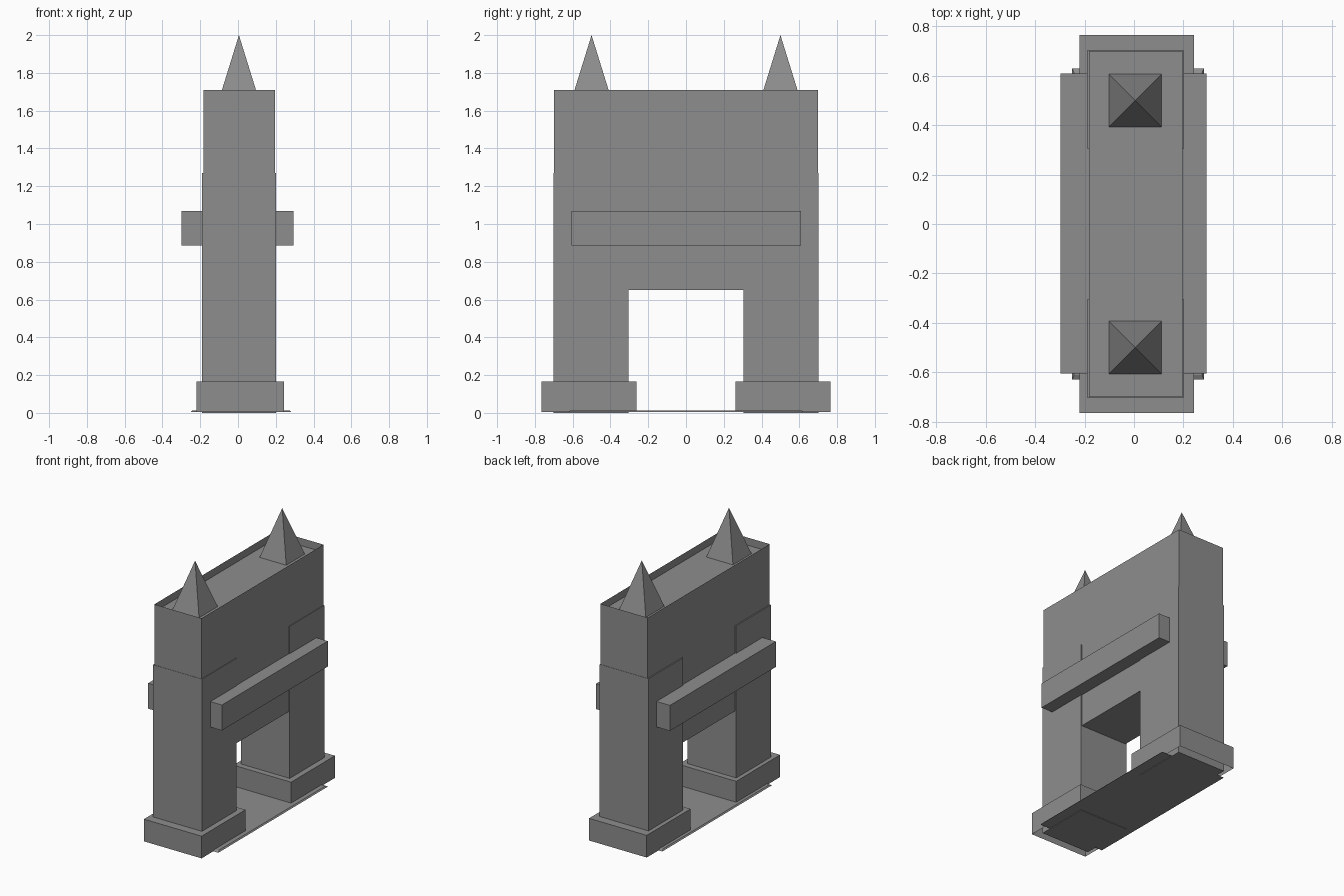
import bpy
import bmesh

if "Cube" in bpy.data.objects:
    bpy.data.objects.remove(bpy.data.objects["Cube"], do_unlink=True)

stone = bpy.data.materials.new("grey_stone")
stone.use_nodes = True
GREY = (0.27, 0.27, 0.27, 1)
stone.diffuse_color = GREY
stone.node_tree.nodes["Principled BSDF"].inputs["Base Color"].default_value = GREY


def finish(name, bm):
    mesh = bpy.data.meshes.new(name)
    bm.to_mesh(mesh)
    bm.free()
    mesh.materials.append(stone)
    obj = bpy.data.objects.new(name, mesh)
    bpy.context.collection.objects.link(obj)
    return obj


def box(name, x, y, z, open_side=0, taper=1.0):
    """Box from ranges; open_side +1 / -1 leaves the top / bottom open."""
    bm = bmesh.new()
    bmesh.ops.create_cube(bm, size=1)
    if open_side:
        bm.normal_update()
        faces = [f for f in bm.faces if f.normal.z * open_side > 0.5]
        bmesh.ops.delete(bm, geom=faces, context='FACES_ONLY')
    for v in bm.verts:
        k = taper if v.co.z > 0 else 1
        for i, (lo, hi) in enumerate((x, y, z)):
            s = v.co[i] * (k if i < 2 else 1)
            v.co[i] = (lo + hi) / 2 + s * (hi - lo)
    return finish(name, bm)


def spire(name, x, y, base, tip, half):
    bm = bmesh.new()
    ring = [bm.verts.new((x + sx * half, y + sy * half, base))
            for sx, sy in ((-1, -1), (1, -1), (1, 1), (-1, 1))]
    apex = bm.verts.new((x, y, tip))
    bm.faces.new(ring[::-1])
    for i in range(4):
        bm.faces.new((ring[i], ring[(i + 1) % 4], apex))
    return finish(name, bm)


# Upper block: thin parapet shell with a sunken roof
box("upper_block", (-0.182, 0.197), (-0.70, 0.70), (0.65, 1.71), open_side=1)
box("sunken_roof", (-0.182, 0.197), (-0.70, 0.70), (1.64, 1.655))

# Pillars, plinths and spires, one set at each end
for end, s in (("front", -1), ("back", 1)):
    box(end + "_pillar", (-0.19, 0.202), sorted((s * 0.305, s * 0.702)), (0, 1.27))
    box(end + "_plinth", (-0.22, 0.243), sorted((s * 0.262, s * 0.765)),
        (0.004, 0.165), open_side=-1)
    spire(end + "_spire", 0.005, s * 0.5, 1.655, 2.0, 0.107)

# Ledge running through both long sides
box("side_ledge", (-0.298, 0.294), (-0.605, 0.61), (0.885, 1.07))

# Thin threshold slab under the archway
box("threshold_slab", (-0.25, 0.283), (-0.63, 0.63), (0.004, 0.013), taper=0.97)
